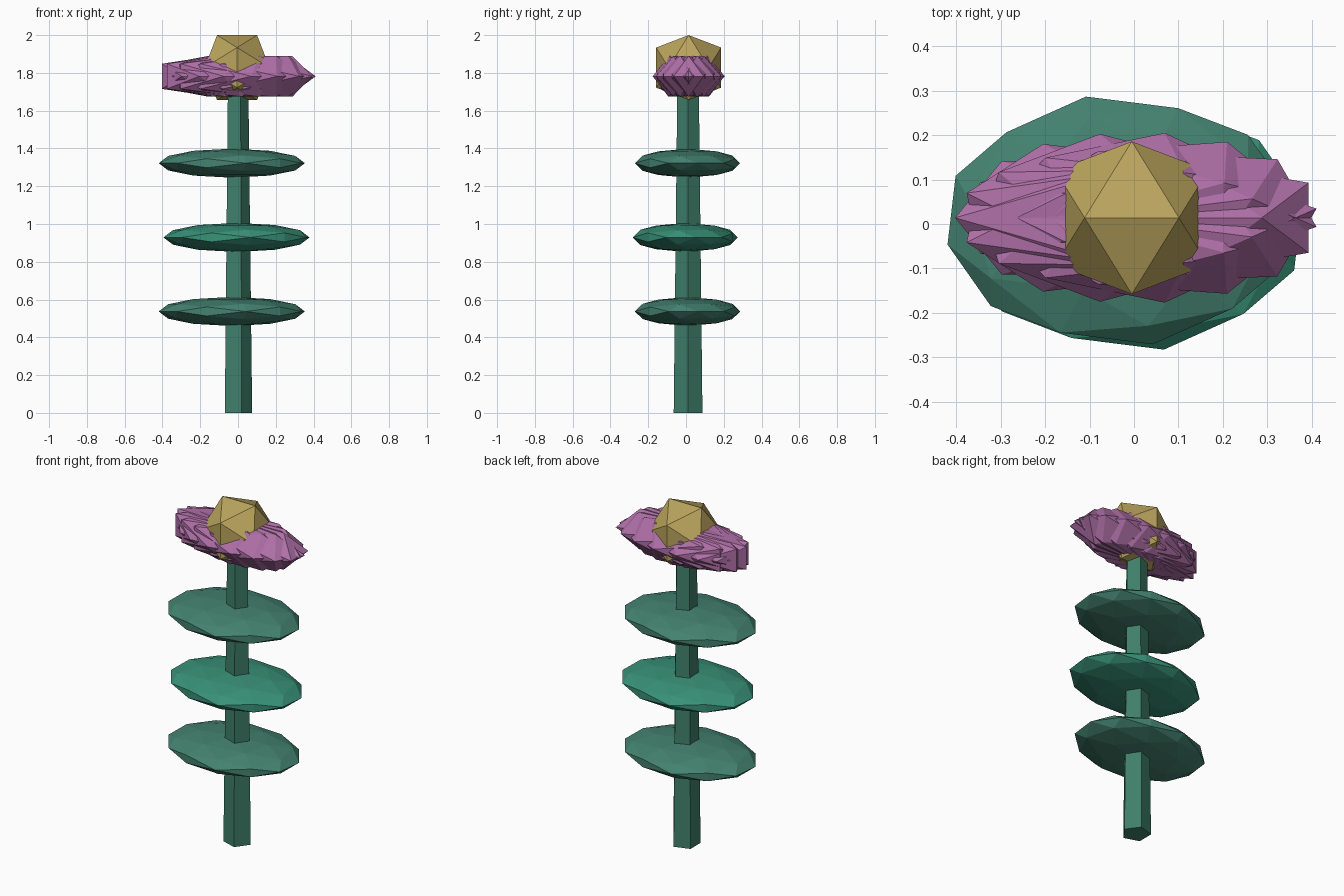
import bpy, bmesh, math
from mathutils import Vector, Matrix

if "Cube" in bpy.data.objects:
    bpy.data.objects.remove(bpy.data.objects["Cube"])

PHI = (1 + 5 ** 0.5) / 2
CX, CY = -0.005, 0.014


def material(name, rgb):
    m = bpy.data.materials.new(name)
    m.diffuse_color = (*rgb, 1)
    m.use_nodes = True
    m.node_tree.nodes["Principled BSDF"].inputs["Base Color"].default_value = m.diffuse_color
    return m


def link(name, bm, mat):
    bmesh.ops.recalc_face_normals(bm, faces=bm.faces)
    me = bpy.data.meshes.new(name)
    bm.to_mesh(me)
    bm.free()
    me.materials.append(mat)
    ob = bpy.data.objects.new(name, me)
    bpy.context.collection.objects.link(ob)
    return ob


def ico_points(fine=False):
    # unit icosahedron with edges facing the axes, optionally subdivided once
    pts = []
    for a in (-1, 1):
        for b in (-PHI, PHI):
            pts += [Vector((a, 0, b)), Vector((b, a, 0)), Vector((0, b, a))]
    pts = [p.normalized() for p in pts]
    if fine:
        pts += [(p + q).normalized() for i, p in enumerate(pts)
                for q in pts[:i] if (p - q).length < 1.1]
    return pts


def faceted_ball(name, mat, centre, size, turn=0, fine=False):
    # turn about z first, then stretch
    rot = Matrix.Rotation(turn, 3, 'Z')
    bm = bmesh.new()
    for p in ico_points(fine):
        bm.verts.new([c + s * k for c, s, k in zip(centre, size, rot @ p)])
    bmesh.ops.convex_hull(bm, input=bm.verts)
    return link(name, bm, mat)


stem_green = material("stem_green", (0.050, 0.215, 0.145))
leaf_green = material("leaf_green", (0.057, 0.225, 0.160))
bright_green = material("bright_green", (0.040, 0.285, 0.185))
purple = material("petal_purple", (0.430, 0.160, 0.390))
gold = material("core_gold", (0.490, 0.370, 0.110))

# tapered five-sided stem
bm = bmesh.new()
rings = []
for r, z in ((0.08, 0), (0.06, 1.72)):
    rings.append([bm.verts.new((CX + r * math.cos(math.tau * i / 5),
                                CY - 0.003 + r * math.sin(math.tau * i / 5), z))
                  for i in range(5)])
for i in range(5):
    j = (i + 1) % 5
    bm.faces.new((rings[0][i], rings[0][j], rings[1][j], rings[1][i]))
bm.faces.new(rings[0])
bm.faces.new(rings[1])
link("stem", bm, stem_green)

# three flat leaf discs
for i, (x, y, z, mat) in enumerate(((-0.033, 0.008, 0.537, leaf_green),
                                    (-0.008, -0.004, 0.929, bright_green),
                                    (-0.033, 0.008, 1.322, leaf_green))):
    faceted_ball(f"leaf_{i + 1}", mat, (x, y, z), (0.394, 0.284, 0.077),
                 math.radians(11), True)

# ring of long overlapping petals, each turned half its ring angle
N = 12
for i in range(N):
    a = math.tau * i / N
    a = a if a <= math.pi else a - math.tau
    faceted_ball(f"petal_{i + 1}", purple,
                 (CX + 0.123 * math.cos(a), CY + 0.045 * math.sin(a), 1.782),
                 (0.323, 0.15, 0.127), a / 2)

# flower core
faceted_ball("flower_core", gold, (CX, CY, 1.828), (0.202, 0.202, 0.202))
